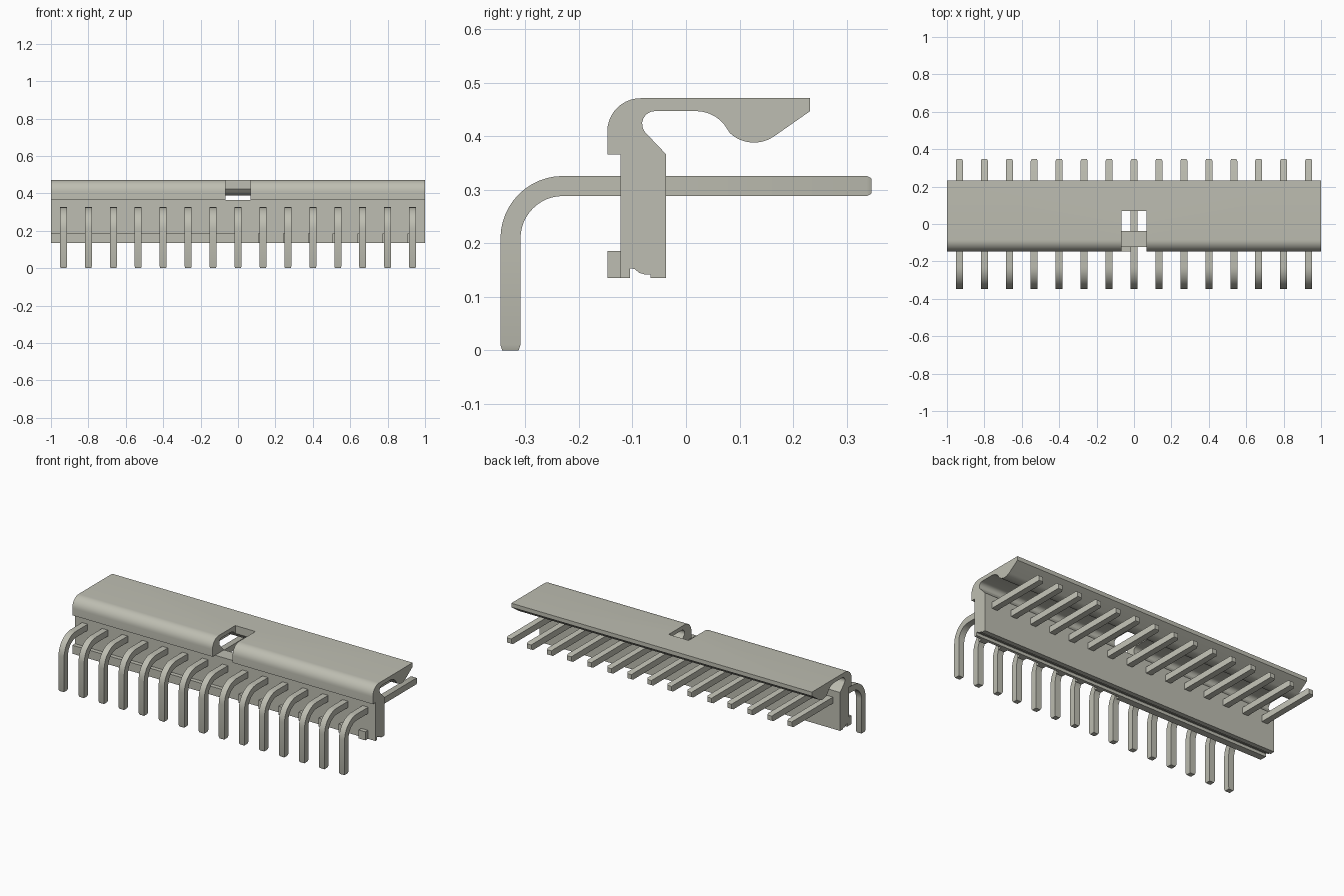
import bpy, bmesh, math
from mathutils import Vector

cube = bpy.data.objects.get("Cube")
if cube:
    bpy.data.objects.remove(cube, do_unlink=True)

# One warm grey for the whole connector
grey = bpy.data.materials.new("warm grey")
grey.use_nodes = True
COLOR = (0.515, 0.515, 0.445, 1)
grey.diffuse_color = COLOR
grey.node_tree.nodes["Principled BSDF"].inputs["Base Color"].default_value = COLOR


def arc(cy, cz, r, a0, a1, n=8):
    """Points (y, z) on an arc, angles in degrees."""
    angles = [math.radians(a0 + (a1 - a0) * i / n) for i in range(n + 1)]
    return [(cy + r * math.cos(a), cz + r * math.sin(a)) for a in angles]


def make(name, bm):
    bmesh.ops.recalc_face_normals(bm, faces=bm.faces)
    mesh = bpy.data.meshes.new(name)
    bm.to_mesh(mesh)
    bm.free()
    mesh.materials.append(grey)
    obj = bpy.data.objects.new(name, mesh)
    bpy.context.collection.objects.link(obj)
    return obj


def extrude_x(name, profile, x0, x1):
    """Sweep a closed (y, z) profile along x."""
    bm = bmesh.new()
    face = bm.faces.new([bm.verts.new((x0, y, z)) for y, z in profile])
    new = bmesh.ops.extrude_face_region(bm, geom=[face])["geom"]
    bmesh.ops.translate(bm, vec=(x1 - x0, 0, 0),
                        verts=[v for v in new if isinstance(v, bmesh.types.BMVert)])
    return make(name, bm)


def box(name, x0, x1, y0, y1, z0, z1):
    return extrude_x(name, [(y0, z0), (y1, z0), (y1, z1), (y0, z1)], x0, x1)


def smooth(obj):
    bpy.ops.object.select_all(action='DESELECT')
    obj.select_set(True)
    bpy.context.view_layer.objects.active = obj
    bpy.ops.object.shade_smooth_by_angle(angle=math.radians(30))


# Housing: upright wall with a hooked latch on top and a grooved foot
profile = [(-0.122, 0.135), (-0.122, 0.366), (-0.147, 0.366)]
profile += arc(-0.085, 0.409, 0.062, 180, 90, 10)            # outer shoulder
profile += [(0.232, 0.471), (0.232, 0.447)]
profile += arc(0.127, 0.454, 0.066, -56, -133, 8)            # latch bump
profile += arc(0.018, 0.377, 0.070, 42, 90, 6)               # fillet under the arm
profile += arc(-0.058, 0.423, 0.024, 90, 222, 8)             # inner hook
profile += [(-0.037, 0.366), (-0.037, 0.135), (-0.066, 0.135), (-0.066, 0.142)]
profile += [(-0.078, 0.142), (-0.088, 0.145), (-0.096, 0.152), (-0.105, 0.153), (-0.105, 0.135)]
housing = extrude_x("housing", profile, -1, 1)

# Central window through the latch
cutter = box("window_cutter", -0.067, 0.067, -0.3, 0.07, 0.3655, 0.6)
cutter.hide_render = True
cut = housing.modifiers.new("window", 'BOOLEAN')
cut.operation = 'DIFFERENCE'
cut.solver = 'EXACT'
cut.object = cutter
bpy.context.view_layer.objects.active = housing
bpy.ops.object.modifier_apply(modifier=cut.name)
bpy.data.objects.remove(cutter, do_unlink=True)
smooth(housing)

# Foot rail on one half, separate foot blocks behind the pins on the other
PITCH = 2 / 15
box("foot_rail", -1, 0.0, -0.147, -0.1215, 0.135, 0.186)
for i in range(1, 8):
    x = i * PITCH
    box(f"foot_block_{i}", x - 0.027, x + 0.017, -0.147, -0.1215, 0.135, 0.186)

# Bent square pin, swept along its centre line with tapered tips
H = 0.0187
path = [(0.347, 0.307, 0.75), (0.338, 0.307, 1)]
path += [(y, z, 1) for y, z in arc(-0.230, 0.209, 0.098, 90, 180, 12)]
path += [(-0.328, 0.010, 1), (-0.328, 0.0, 0.82)]
bm = bmesh.new()
rings = []
for i, (y, z, s) in enumerate(path):
    a, b = path[max(i - 1, 0)], path[min(i + 1, len(path) - 1)]
    along = Vector((0, b[0] - a[0], b[1] - a[1])).normalized()
    if i < 3:
        along = Vector((0, -1, 0))
    elif i > len(path) - 4:
        along = Vector((0, 0, -1))
    out = Vector((0, along.z, -along.y)) * H * s
    side = Vector((H * s, 0, 0))
    c = Vector((0, y, z))
    rings.append([bm.verts.new(c + u * side + v * out)
                  for u, v in ((-1, -1), (1, -1), (1, 1), (-1, 1))])
for r0, r1 in zip(rings, rings[1:]):
    for k in range(4):
        bm.faces.new((r0[k], r0[(k + 1) % 4], r1[(k + 1) % 4], r1[k]))
bm.faces.new(rings[0])
bm.faces.new(rings[-1])
pin = make("pin_1", bm)
smooth(pin)

# Row of fifteen pins
pin.location.x = -7 * PITCH
for i in range(1, 15):
    copy = bpy.data.objects.new(f"pin_{i + 1}", pin.data)
    copy.location.x = (i - 7) * PITCH
    bpy.context.collection.objects.link(copy)
